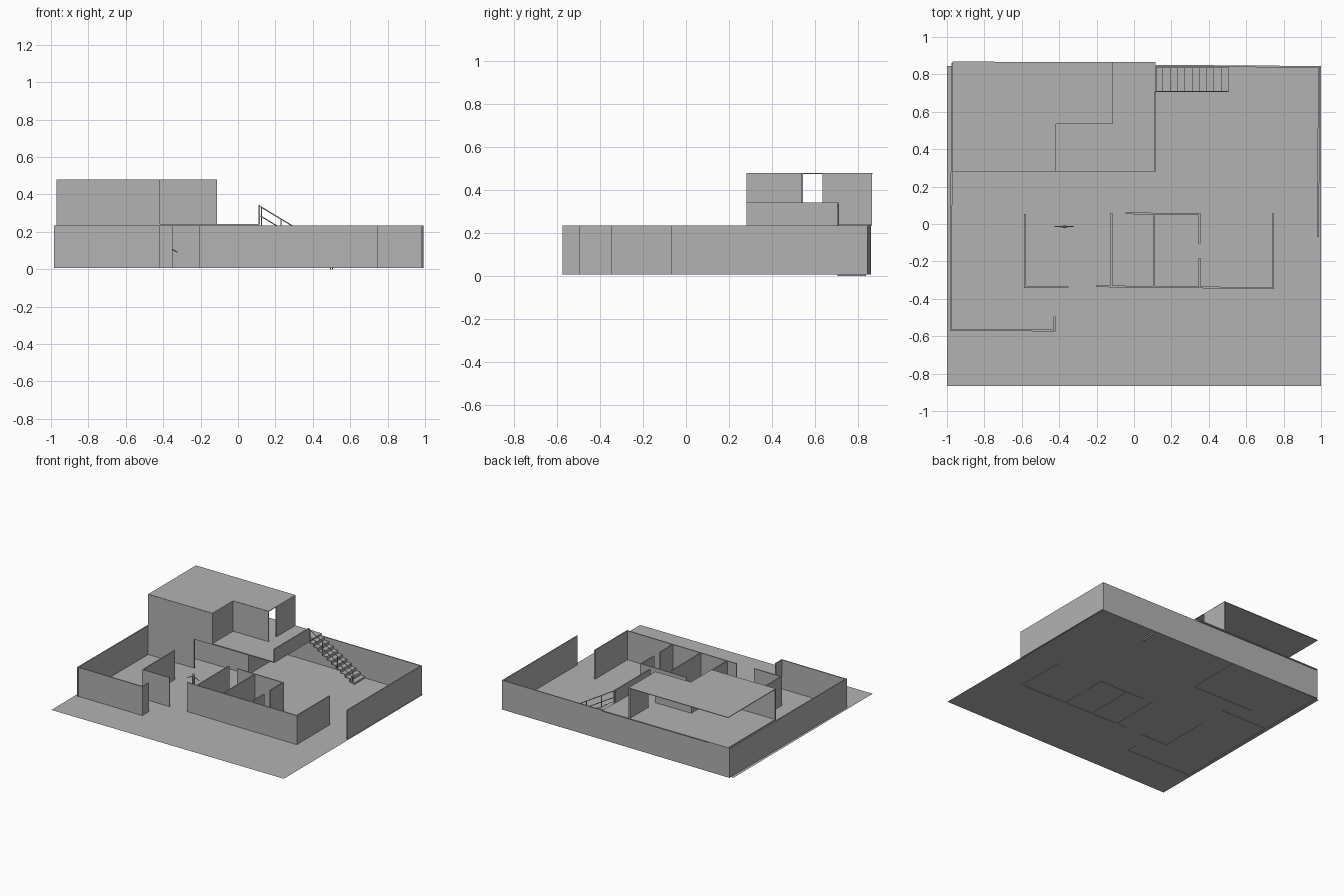
import bpy, math
from mathutils import Vector

cube = bpy.data.objects.get("Cube")
if cube:
    bpy.data.objects.remove(cube, do_unlink=True)

grey = bpy.data.materials.new("plaster_grey")
grey.use_nodes = True
COLOUR = (0.45, 0.45, 0.45, 1)
grey.diffuse_color = COLOUR
grey.node_tree.nodes["Principled BSDF"].inputs["Base Color"].default_value = COLOUR


def mesh_object(name, verts, faces):
    mesh = bpy.data.meshes.new(name)
    mesh.from_pydata(verts, [], faces)
    mesh.materials.append(grey)
    obj = bpy.data.objects.new(name, mesh)
    bpy.context.collection.objects.link(obj)
    return obj


def prism(name, outline, z0, z1):
    """Extrude a counter-clockwise plan outline upwards."""
    n = len(outline)
    verts = [(x, y, z) for z in (z0, z1) for x, y in outline]
    faces = [tuple(reversed(range(n))), tuple(range(n, 2 * n))]
    faces += [(i, (i + 1) % n, (i + 1) % n + n, i + n) for i in range(n)]
    return mesh_object(name, verts, faces)


def wall(name, start, end, z0, z1, thick=0.009):
    a, b = Vector(start), Vector(end)
    d = (b - a).normalized() * thick / 2
    side = Vector((-d.y, d.x))
    prism(name, [a - d - side, b + d - side, b + d + side, a - d + side], z0, z1)


def bar(name, start, end, radius, sides=6):
    a, b = Vector(start), Vector(end)
    bpy.ops.mesh.primitive_cylinder_add(vertices=sides, radius=radius,
                                        depth=(b - a).length, location=(a + b) / 2)
    obj = bpy.context.object
    obj.name = name
    obj.rotation_euler = (b - a).to_track_quat("Z", "Y").to_euler()
    obj.data.materials.append(grey)
    return obj


FLOOR, WALL_TOP, DECK, ROOF = 0.01, 0.235, 0.243, 0.48

# Ground sheet
mesh_object("ground_sheet", [(-1, -0.865, FLOOR), (1, -0.865, FLOOR),
                             (1, 0.845, FLOOR), (-1, 0.845, FLOOR)], [(0, 1, 2, 3)])

# Ground floor walls
ground_walls = {
    "west_wall": ((-0.98, -0.567), (-0.972, 0.855)),
    "north_wall": ((-0.972, 0.855), (0.985, 0.84)),
    "east_wall": ((0.988, 0.84), (0.985, -0.065)),
    "south_wall": ((-0.98, -0.565), (-0.425, -0.57)),
    "south_wall_return": ((-0.425, -0.57), (-0.425, -0.5)),
    "entry_side_wall": ((-0.583, -0.337), (-0.583, 0.05)),
    "entry_front_wall": ((-0.583, -0.337), (-0.355, -0.338)),
    "rooms_front_wall": ((-0.2, -0.333), (0.745, -0.343)),
    "rooms_end_wall": ((0.745, -0.343), (0.745, 0.053)),
    "rooms_left_partition": ((-0.12, -0.333), (-0.12, 0.053)),
    "rooms_middle_partition": ((0.108, -0.335), (0.108, 0.053)),
    "rooms_back_wall": ((-0.042, 0.057), (0.35, 0.053)),
    "rooms_right_partition_back": ((0.35, 0.053), (0.35, -0.1)),
    "rooms_right_partition_front": ((0.35, -0.187), (0.35, -0.338)),
    "lower_room_front_wall": ((-0.972, 0.288), (-0.58, 0.288)),
    "lower_room_inner_wall": ((-0.73, 0.42), (-0.205, 0.42)),
    "lower_room_side_wall": ((-0.205, 0.42), (-0.205, 0.845)),
}
for name, (start, end) in ground_walls.items():
    wall(name, start, end, FLOOR - 0.002, WALL_TOP)

# Upper floor deck and its parapet
prism("upper_deck", [(-0.97, 0.282), (0.115, 0.282), (0.115, 0.866), (-0.97, 0.866)],
      WALL_TOP, DECK)
wall("deck_parapet", (0.113, 0.286), (0.113, 0.706), DECK, 0.343)

# Upper room, open at the back and outer side
upper_walls = {
    "upper_front_wall": ((-0.965, 0.286), (-0.422, 0.286)),
    "upper_side_wall": ((-0.422, 0.286), (-0.422, 0.54)),
    "upper_recess_wall": ((-0.422, 0.54), (-0.117, 0.54)),
    "upper_door_wall": ((-0.117, 0.64), (-0.117, 0.86)),
}
for name, (start, end) in upper_walls.items():
    wall(name, start, end, DECK, ROOF - 0.004)
prism("upper_roof", [(-0.97, 0.282), (-0.417, 0.282), (-0.417, 0.536),
                     (-0.112, 0.536), (-0.112, 0.866), (-0.97, 0.868)], ROOF - 0.005, ROOF)

# Folded staircase
STEPS, RUN, RISE, SKIN = 10, 0.039, 0.0235, 0.005
x, z = 0.117, WALL_TOP
for i in range(STEPS):
    for part, x0, x1, z0, z1 in (("tread", x, x + RUN, z - SKIN, z),
                                 ("riser", x + RUN - SKIN, x + RUN, z - RISE, z)):
        prism(f"stair_{part}", [(x0, 0.705), (x1, 0.705), (x1, 0.838), (x0, 0.838)], max(z0, 0), z1)
    x, z = x + RUN, z - RISE

# Stair railing
slope = RISE / RUN
for height in (0.1, 0.05):
    bar("stair_rail", (0.12, 0.708, WALL_TOP + height),
        (0.5, 0.708, WALL_TOP + height - 0.38 * slope), 0.003)
for px in (0.125, 0.23, 0.36, 0.495):
    base = WALL_TOP - (px - 0.12) * slope
    bar("stair_post", (px, 0.708, base - 0.01), (px, 0.708, base + 0.1), 0.003)

# Small standing figure
FX, FY = -0.373, -0.014
for s in (-1, 1):
    bar("figure_leg", (FX + s * 0.012, FY, FLOOR), (FX + s * 0.006, FY, 0.066), 0.005)
    bar("figure_arm", (FX + s * 0.009, FY, 0.112), (FX + s * 0.05, FY, 0.092), 0.003)
bar("figure_torso", (FX, FY, 0.064), (FX, FY, 0.116), 0.009)
bpy.ops.mesh.primitive_uv_sphere_add(segments=10, ring_count=6, radius=0.009,
                                     location=(FX, FY, 0.127))
head = bpy.context.object
head.name = "figure_head"
head.data.materials.append(grey)
bpy.ops.object.shade_smooth_by_angle()
